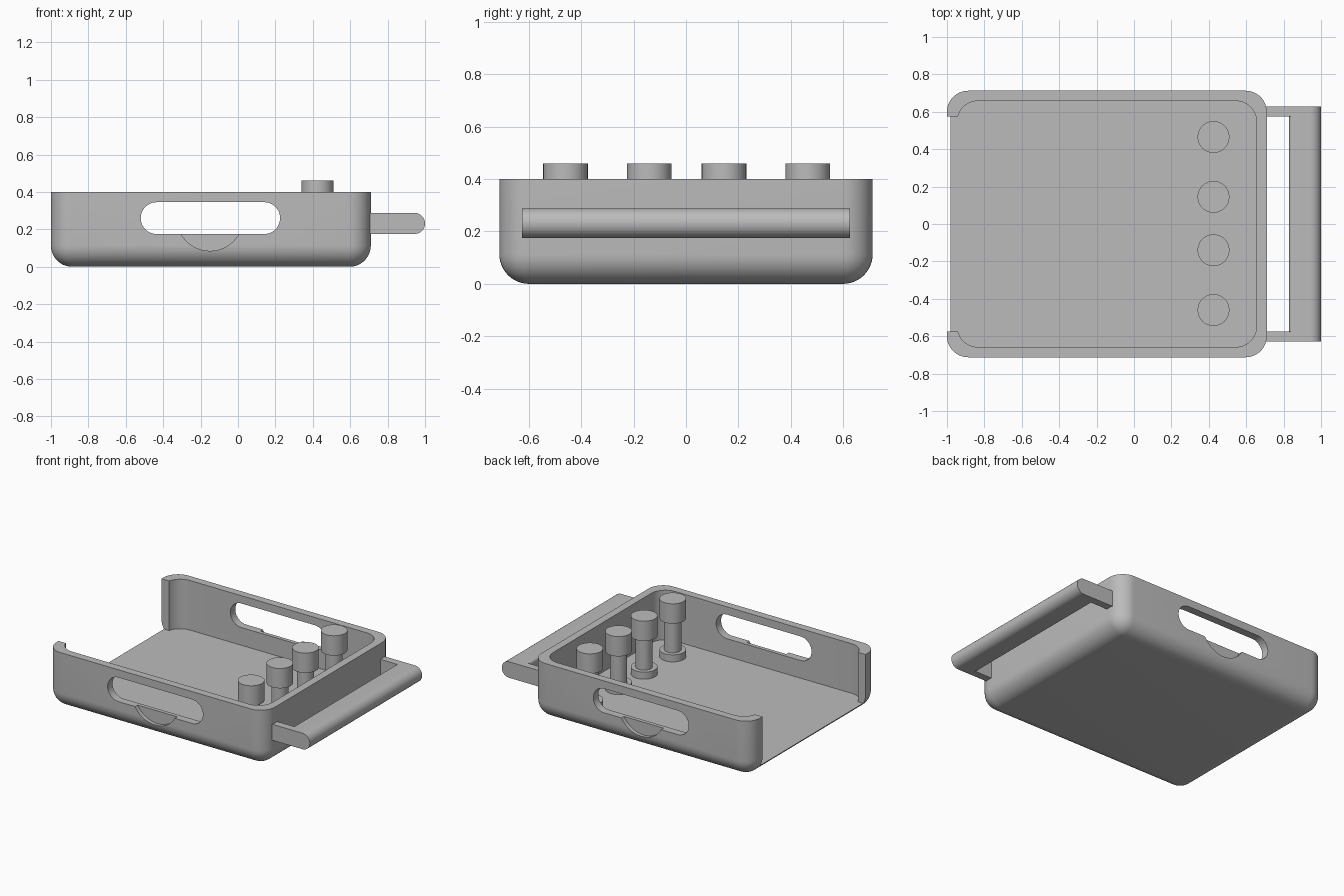
import bpy, bmesh, math
from mathutils import Matrix

if "Cube" in bpy.data.objects:
    bpy.data.objects.remove(bpy.data.objects["Cube"], do_unlink=True)

grey = bpy.data.materials.new("plain grey")
grey.use_nodes = True
grey.diffuse_color = (0.5, 0.5, 0.5, 1)
grey.node_tree.nodes["Principled BSDF"].inputs["Base Color"].default_value = grey.diffuse_color


def finish(bm, name):
    bmesh.ops.recalc_face_normals(bm, faces=bm.faces)
    mesh = bpy.data.meshes.new(name)
    bm.to_mesh(mesh)
    bm.free()
    mesh.materials.append(grey)
    obj = bpy.data.objects.new(name, mesh)
    bpy.context.collection.objects.link(obj)
    return obj


def activate(obj):
    bpy.ops.object.select_all(action='DESELECT')
    obj.select_set(True)
    bpy.context.view_layer.objects.active = obj


def smooth(obj):
    activate(obj)
    bpy.ops.object.shade_smooth_by_angle(angle=math.radians(30))


def box(name, x, y, z, *bevels):
    """Box from ranges; each bevel is (edge test on the two ends, radius)."""
    bm = bmesh.new()
    bmesh.ops.create_cube(bm, size=1)
    for v in bm.verts:
        v.co = [r[0] if c < 0 else r[1] for c, r in zip(v.co, (x, y, z))]
    for test, radius in bevels:
        edges = [e for e in bm.edges if test(e.verts[0].co, e.verts[1].co)]
        bmesh.ops.bevel(bm, geom=edges, offset=radius, segments=12,
                        profile=0.5, affect='EDGES')
    return finish(bm, name)


def cut(target, cutter):
    cutter.hide_render = True
    mod = target.modifiers.new("cut", 'BOOLEAN')
    mod.operation = 'DIFFERENCE'
    mod.solver = 'EXACT'
    mod.object = cutter
    activate(target)
    bpy.ops.object.modifier_apply(modifier=mod.name)
    bpy.data.objects.remove(cutter, do_unlink=True)


def vertical(a, b):
    return abs(a.z - b.z) > 0.1


def along_y(a, b):
    return abs(a.y - b.y) > 0.1


# Tray shell with rounded corners and a rounded underside
W = 0.7125
FLOOR = 0.05
tray = box("tray", (-1, 0.71), (-W, W), (0, 0.4),
           (lambda a, b: vertical(a, b) or a.z + b.z < 0.01, 0.113))
cut(tray, box("cavity", (-0.945, 0.655), (-0.6575, 0.6575), (FLOOR, 0.6),
              (vertical, 0.11)))
cut(tray, box("open_end", (-1.2, -0.7), (-0.575, 0.575), (FLOOR, 0.6)))

# Long finger slots through both side walls
cut(tray, box("slot", (-0.52, 0.225), (-1, 1), (0.175, 0.345),
              (along_y, 0.0848)))

# Shallow thumb recess under each slot, on the outside
for side in (-1, 1):
    bm = bmesh.new()
    arc = [math.radians(-152 + 124 * i / 24) for i in range(25)]
    face = bm.faces.new([bm.verts.new((-0.15 + 0.178 * math.cos(a), side * (W - 0.028),
                                       0.263 + 0.178 * math.sin(a))) for a in arc])
    new = bmesh.ops.extrude_face_region(bm, geom=[face])["geom"]
    bmesh.ops.translate(bm, vec=(0, side * 0.1, 0),
                        verts=[g for g in new if isinstance(g, bmesh.types.BMVert)])
    cut(tray, finish(bm, "thumb_recess"))
smooth(tray)

# Handle: rounded bar on two arms
bar = box("handle_bar", (0.83, 1), (-0.627, 0.627), (0.175, 0.288),
          (lambda a, b: along_y(a, b) and a.x > 0.9, 0.0564),
          (lambda a, b: along_y(a, b) and max(a.x, b.x) < 0.84, 0.02))
smooth(bar)
for side, name in ((-1, "right"), (1, "left")):
    box(name + "_handle_arm", (0.69, 0.9), sorted((side * 0.575, side * 0.627)), (0.175, 0.288))

# Pegs: collar, shaft and head
for i, y in enumerate((-0.46, -0.14, 0.145, 0.465)):
    bm = bmesh.new()
    for radius, low, high in ((0.085, FLOOR, 0.1), (0.055, 0.1, 0.32), (0.085, 0.32, 0.46)):
        bmesh.ops.create_cone(bm, cap_ends=True, segments=48, radius1=radius, radius2=radius,
                              depth=high - low,
                              matrix=Matrix.Translation((0.425, y, (low + high) / 2)))
    smooth(finish(bm, f"peg_{i + 1}"))
